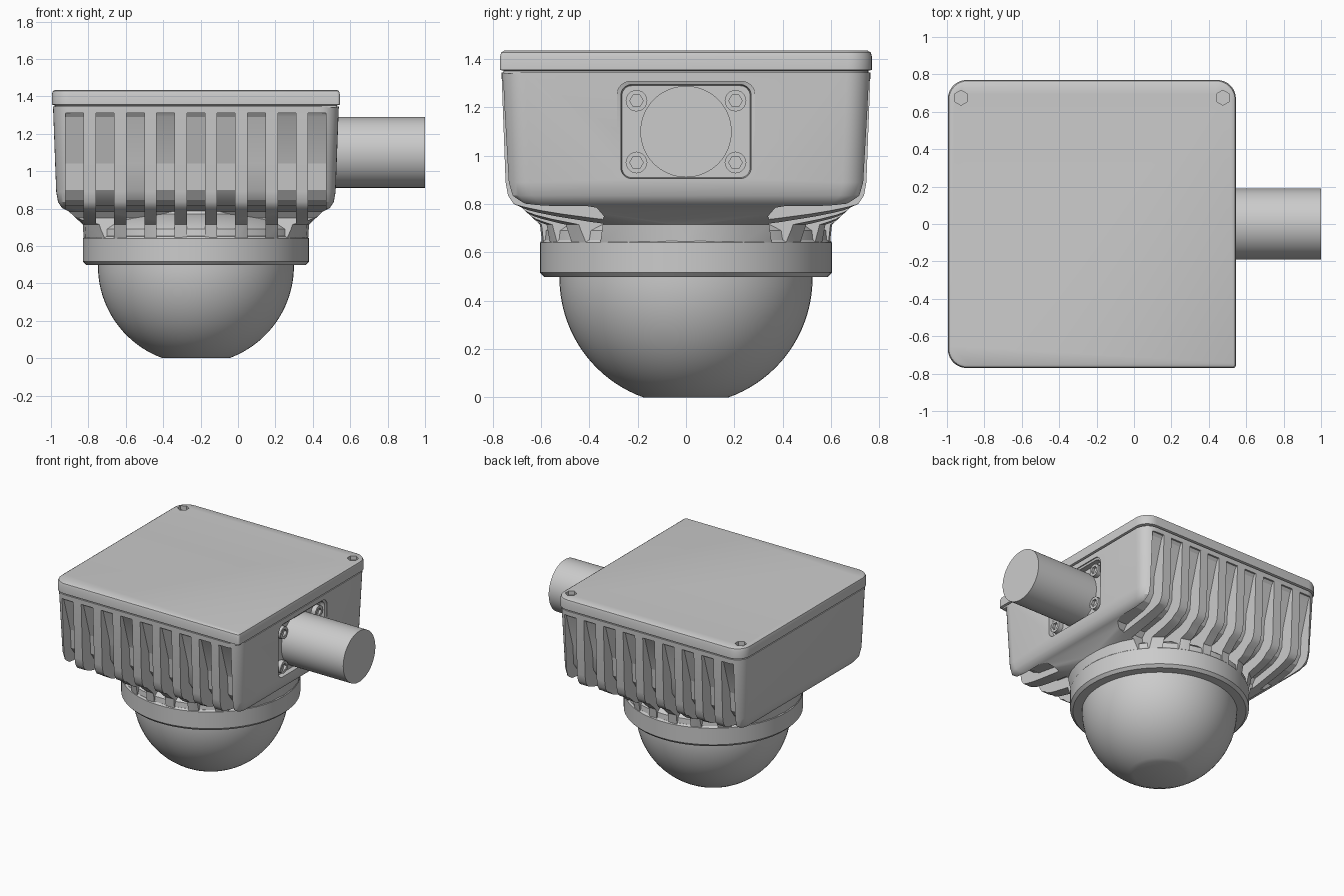
import bpy, bmesh, math
from mathutils import Matrix, Vector

cube = bpy.data.objects.get("Cube")
if cube:
    bpy.data.objects.remove(cube)

CX = -0.225          # centre of the housing and dome
PIPE_Z = 1.1
GREY = (0.6, 0.6, 0.6, 1)
mat = bpy.data.materials.new("light grey")
mat.use_nodes = True
mat.diffuse_color = GREY
mat.node_tree.nodes["Principled BSDF"].inputs["Base Color"].default_value = GREY


def finish(name, bm, smooth=True):
    bmesh.ops.recalc_face_normals(bm, faces=bm.faces)
    mesh = bpy.data.meshes.new(name)
    bm.to_mesh(mesh)
    bm.free()
    mesh.materials.append(mat)
    ob = bpy.data.objects.new(name, mesh)
    bpy.context.collection.objects.link(ob)
    if smooth:
        shade(ob)
    return ob


def shade(ob):
    bpy.ops.object.select_all(action='DESELECT')
    ob.select_set(True)
    bpy.context.view_layer.objects.active = ob
    bpy.ops.object.shade_smooth_by_angle(angle=math.radians(32))


def cut(ob, bm):
    cutter = finish("cutter", bm, False)
    cutter.hide_render = True
    mod = ob.modifiers.new("cut", 'BOOLEAN')
    mod.operation, mod.solver, mod.object = 'DIFFERENCE', 'EXACT', cutter
    bpy.context.view_layer.objects.active = ob
    bpy.ops.object.modifier_apply(modifier=mod.name)
    bpy.data.objects.remove(cutter)
    shade(ob)


def rounded_ring(hx, hy, radii, steps=8):
    """Outline of a rounded rectangle, one radius for each corner."""
    pts = []
    for i, (sx, sy) in enumerate(((1, 1), (-1, 1), (-1, -1), (1, -1))):
        r = radii[i]
        for k in range(steps + 1):
            a = math.pi / 2 * (i + k / steps)
            pts.append((sx * (hx - r) + r * math.cos(a), sy * (hy - r) + r * math.sin(a)))
    return pts


def loft(bm, rings, matrix=Matrix()):
    """Skin a stack of (outline, height) rings and cap both ends."""
    loops = [[bm.verts.new(matrix @ Vector((x, y, z))) for x, y in ring] for ring, z in rings]
    n = len(loops[0])
    for a, b in zip(loops, loops[1:]):
        for i in range(n):
            j = (i + 1) % n
            bm.faces.new((a[i], a[j], b[j], b[i]))
    bm.faces.new(loops[0][::-1])
    bm.faces.new(loops[-1])


def lathe(name, profile, sides=64):
    bm = bmesh.new()
    circle = [(math.cos(2 * math.pi * i / sides), math.sin(2 * math.pi * i / sides))
              for i in range(sides)]
    loft(bm, [([(x * r, y * r) for x, y in circle], z) for r, z in profile],
         Matrix.Translation((CX, 0, 0)))
    return finish(name, bm)


def cylinder(bm, centre, radius, depth, axis, sides):
    rot = Matrix.Rotation(math.pi / 2, 4, 'Y') if axis == 'X' else Matrix()
    bmesh.ops.create_cone(bm, cap_ends=True, segments=sides, radius1=radius, radius2=radius,
                          depth=depth, matrix=Matrix.Translation(centre) @ rot)


# Housing: rounded square walls that taper into a round throat
bm = bmesh.new()
sections = ((0.6, 0.59, 0.64), (0.605, 0.56, 0.715), (0.68, 0.16, 0.785), (0.715, 0.11, 0.802),
            (0.737, 0.1, 0.835), (0.747, 0.1, 0.89), (0.764, 0.1, 1.345))
loft(bm, [(rounded_ring(h, h, [r] * 4), z) for h, r, z in sections], Matrix.Translation((CX, 0, 0)))
housing = finish("housing", bm)

# Cooling slots on the front and back, running down and under the housing
slot = ((0.82, 1.31), (0.75, 1.31), (0.735, 1.29), (0.66, 1.04), (0.65, 0.9),
        (0.61, 0.845), (0.55, 0.815), (0.37, 0.785), (0.34, 0.75), (0.36, 0.6), (0.82, 0.6))
bm = bmesh.new()
for side in (-1, 1):
    for i in range(9):
        x = CX + (i - 4) * 0.162
        ends = [[bm.verts.new((x + dx, side * y, z)) for y, z in slot] for dx in (-0.048, 0.048)]
        bm.faces.new(ends[0])
        bm.faces.new(ends[1])
        for k in range(len(slot)):
            m = (k + 1) % len(slot)
            bm.faces.new((ends[0][k], ends[0][m], ends[1][m], ends[1][k]))
cut(housing, bm)

# Stepped pocket around the side pipe
to_side = Matrix.Translation((0, 0, PIPE_Z)) @ Matrix(((0, 0, 1, 0), (1, 0, 0, 0),
                                                     (0, 1, 0, 0), (0, 0, 0, 1)))
bm = bmesh.new()
loft(bm, [(rounded_ring(0.265, 0.19, [0.04] * 4), 0.49), (rounded_ring(0.27, 0.195, [0.045] * 4), 0.525),
          (rounded_ring(0.285, 0.208, [0.055] * 4), 0.53), (rounded_ring(0.285, 0.208, [0.055] * 4), 0.6)],
     to_side)
cut(housing, bm)

# Throat that closes the inner ends of the slots
lathe("throat", ((0.595, 0.64), (0.59, 0.69), (0.54, 0.73), (0.4, 0.77), (0.38, 0.8)))

# Lid with eased edges and one tight corner
bm = bmesh.new()
lid_steps = ((0.755, 1.34), (0.755, 1.352), (0.77, 1.356), (0.77, 1.41), (0.765, 1.428), (0.753, 1.435))
loft(bm, [(rounded_ring(h, h, [0.1, 0.1, 0.1, 0.015]), z) for h, z in lid_steps],
     Matrix.Translation((CX, 0, 0)))
lid = finish("lid", bm)

# Screw recesses at the back corners of the lid
bm = bmesh.new()
for side in (-1, 1):
    cylinder(bm, (CX + side * 0.7, 0.675, 1.435), 0.04, 0.06, 'Z', 6)
cut(lid, bm)

# Flange plate screws, with a hexagonal socket in each head
for sy in (-1, 1):
    for sz in (-1, 1):
        bm = bmesh.new()
        cylinder(bm, (0.5, sy * 0.205, PIPE_Z + sz * 0.128), 0.045, 0.05, 'X', 12)
        screw = finish("flange_screw", bm)
        bm = bmesh.new()
        cylinder(bm, (0.525, sy * 0.205, PIPE_Z + sz * 0.128), 0.028, 0.04, 'X', 6)
        cut(screw, bm)

# Side pipe
bm = bmesh.new()
cylinder(bm, (0.73, 0, PIPE_Z), 0.189, 0.54, 'X', 64)
finish("side_pipe", bm)

# Collar ring that holds the dome
lathe("collar", ((0.5, 0.497), (0.585, 0.497), (0.605, 0.517), (0.605, 0.64), (0.595, 0.652), (0.5, 0.655)))

# Dome with a flattened bottom
R, CZ = 0.524, 0.493
start = math.asin(CZ / R)
arc = [(R * math.cos(start * (1 - i / 20)), CZ - R * math.sin(start * (1 - i / 20))) for i in range(21)]
lathe("dome", arc + [(R, 0.53)])
